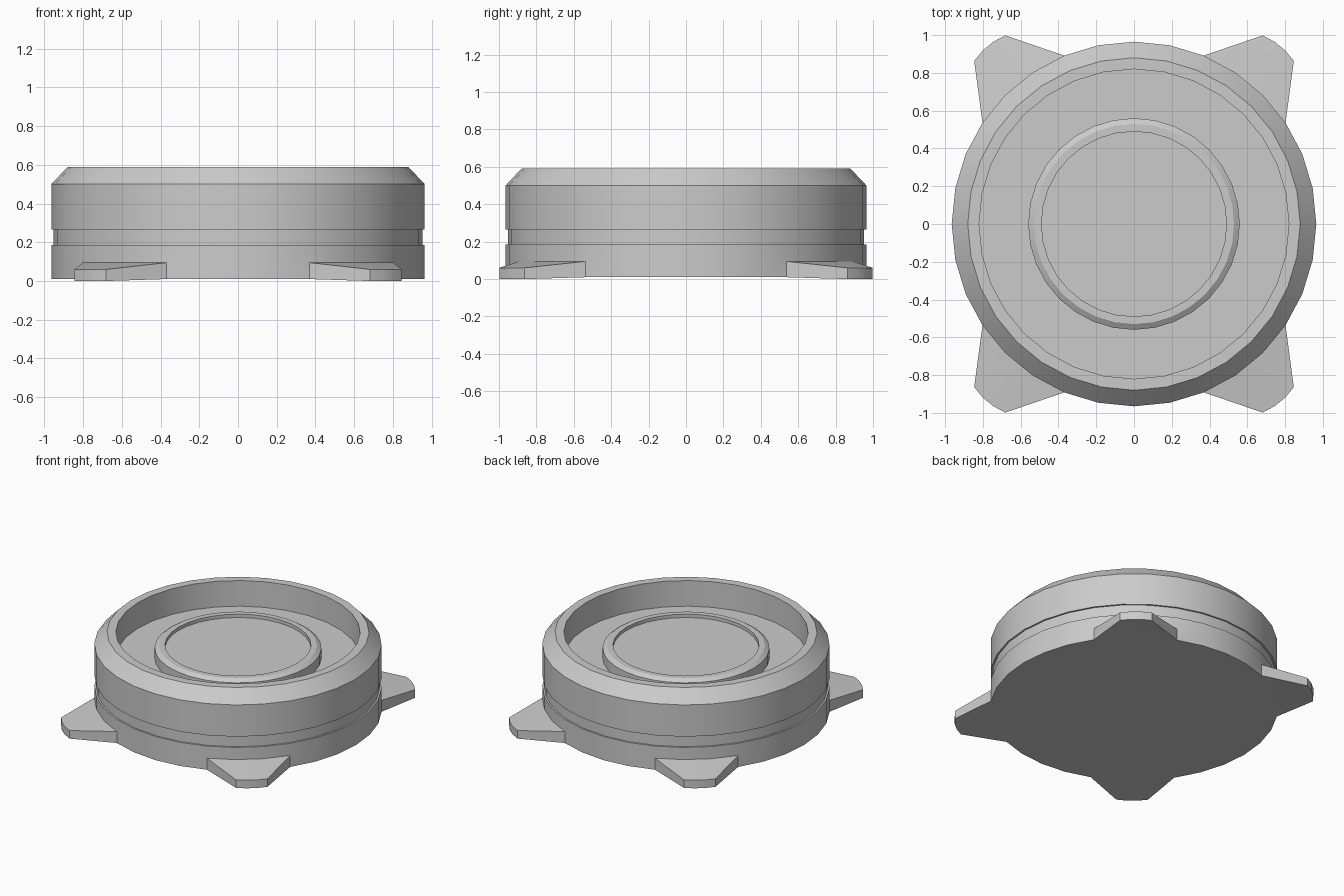
import bpy, bmesh
from math import sin, cos, pi, radians, atan2, degrees
from mathutils import Vector

if "Cube" in bpy.data.objects:
    bpy.data.objects.remove(bpy.data.objects["Cube"])

SIDES = 32

# Half cross-section (radius, z): base, groove, chamfered rim, bowl, raised centre dial
PROFILE = [
    (0.965, 0.01), (0.965, 0.095), (0.965, 0.185),
    (0.953, 0.185), (0.953, 0.265), (0.965, 0.265),
    (0.965, 0.50), (0.88, 0.59), (0.82, 0.59), (0.82, 0.40),
    (0.56, 0.40), (0.56, 0.475), (0.53, 0.495), (0.49, 0.495), (0.49, 0.47),
]


def lathe(bm, profile, sides):
    rings = [[bm.verts.new((r * cos(2 * pi * i / sides), r * sin(2 * pi * i / sides), z))
              for i in range(sides)] for r, z in profile]
    for a, b in zip(rings, rings[1:]):
        for i in range(sides):
            j = (i + 1) % sides
            bm.faces.new((a[i], a[j], b[j], b[i]))
    bm.faces.new(rings[0][::-1])
    bm.faces.new(rings[-1])


def pull_foot(bm, angle):
    """Extrude three lower wall faces into a tapered foot pointing along angle."""
    axis = Vector((cos(angle), sin(angle), 0))
    faces = []
    for f in bm.faces:
        c = f.calc_center_median()
        off = (degrees(atan2(c.y, c.x) - angle) + 180) % 360 - 180
        if 0.02 < c.z < 0.095 and c.xy.length > 0.9 and abs(off) < 14:
            faces.append(f)
    out = bmesh.ops.extrude_face_region(bm, geom=faces)
    bmesh.ops.delete(bm, geom=faces, context='FACES_ONLY')
    chord = axis * 0.965 * cos(radians(16.875))
    for v in (g for g in out['geom'] if isinstance(g, bmesh.types.BMVert)):
        flat = Vector((v.co.x, v.co.y, 0))
        tip = axis * 1.204 + (flat - chord) * 0.38
        v.co = (tip.x, tip.y, 0.06 if v.co.z > 0.05 else 0.0)


bm = bmesh.new()
lathe(bm, PROFILE, SIDES)

# Four feet, mirrored about both axes
for a in (50.625, 129.375, -50.625, -129.375):
    pull_foot(bm, radians(a))

bmesh.ops.recalc_face_normals(bm, faces=bm.faces)
mesh = bpy.data.meshes.new("round_base_with_feet")
bm.to_mesh(mesh)
bm.free()
base = bpy.data.objects.new("round_base_with_feet", mesh)
bpy.context.collection.objects.link(base)

# Smooth round walls, sharp rims
bpy.context.view_layer.objects.active = base
base.select_set(True)
bpy.ops.object.shade_smooth_by_angle(angle=radians(30))
